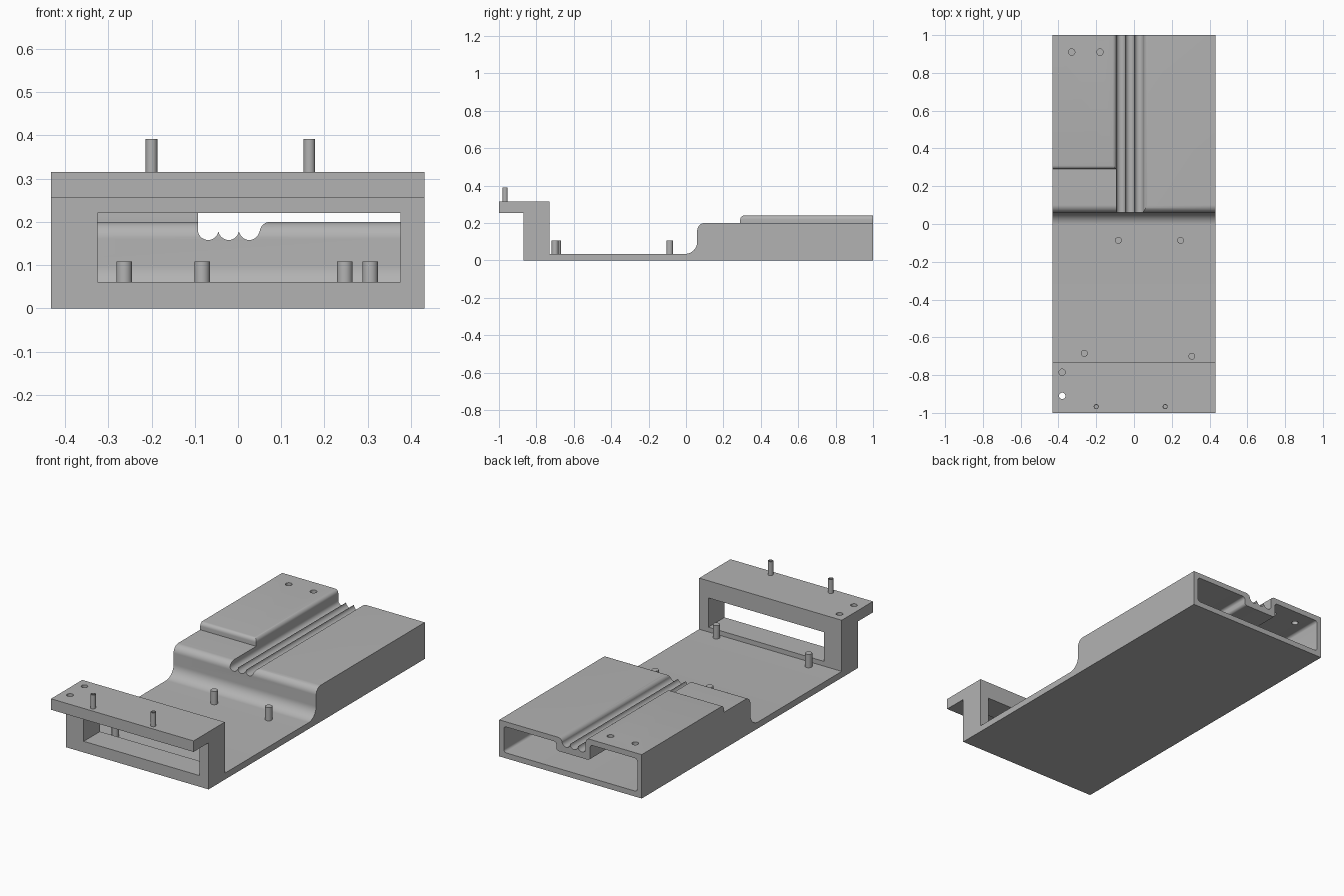
import bpy, bmesh, math
from mathutils import Vector

cube = bpy.data.objects.get("Cube")
if cube:
    bpy.data.objects.remove(cube, do_unlink=True)

grey = bpy.data.materials.new("plain_grey")
grey.use_nodes = True
grey.diffuse_color = (0.45, 0.45, 0.45, 1)
grey.node_tree.nodes["Principled BSDF"].inputs["Base Color"].default_value = (0.45, 0.45, 0.45, 1)


def arc(cx, cz, r, start, end, steps=14):
    """Points along a circular arc, angles in degrees."""
    angles = [math.radians(start + (end - start) * i / steps) for i in range(steps + 1)]
    return [(cx + r * math.cos(a), cz + r * math.sin(a)) for a in angles]


def make(name, bm):
    bmesh.ops.recalc_face_normals(bm, faces=bm.faces)
    mesh = bpy.data.meshes.new(name)
    bm.to_mesh(mesh)
    bm.free()
    obj = bpy.data.objects.new(name, mesh)
    bpy.context.collection.objects.link(obj)
    return obj


def prism(name, points, axis, lo, hi, bevel=0, rule=None):
    """Extrude a 2D outline (with z as second coordinate) along x or y."""
    place = (lambda p, t: (t, p[0], p[1])) if axis == "x" else (lambda p, t: (p[0], t, p[1]))
    bm = bmesh.new()
    face = bm.faces.new([bm.verts.new(place(p, lo)) for p in points])
    new = bmesh.ops.extrude_face_region(bm, geom=[face])["geom"]
    shift = Vector(place((0, 0), hi - lo))
    bmesh.ops.translate(bm, vec=shift, verts=[g for g in new if isinstance(g, bmesh.types.BMVert)])
    if bevel:
        edges = [e for e in bm.edges if rule(e.verts[0].co, e.verts[1].co)]
        bmesh.ops.bevel(bm, geom=edges, offset=bevel, segments=6, profile=0.5, affect="EDGES")
    return make(name, bm)


def rect(a, b, low, high):
    return [(a, low), (b, low), (b, high), (a, high)]


def cylinder(name, x, y, r, low, high):
    bm = bmesh.new()
    bmesh.ops.create_cone(bm, cap_ends=True, segments=32, radius1=r, radius2=r, depth=high - low)
    bmesh.ops.translate(bm, vec=(x, y, (low + high) / 2), verts=bm.verts)
    return make(name, bm)


def combine(target, tool, operation="DIFFERENCE"):
    """Apply a boolean and discard the tool."""
    mod = target.modifiers.new("combine", "BOOLEAN")
    mod.operation, mod.solver, mod.object = operation, "EXACT", tool
    graph = bpy.context.evaluated_depsgraph_get()
    mesh = bpy.data.meshes.new_from_object(target.evaluated_get(graph))
    target.modifiers.clear()
    target.data = mesh
    bpy.data.objects.remove(tool, do_unlink=True)


def finish(obj):
    obj.data.materials.clear()
    obj.data.materials.append(grey)
    bpy.ops.object.select_all(action="DESELECT")
    obj.select_set(True)
    bpy.context.view_layer.objects.active = obj
    bpy.ops.object.shade_smooth_by_angle(angle=math.radians(30))


LEFT, RIGHT = -0.432, 0.431

# Side outline: overhanging shelf, front wall, floor, curved step, rear block
outline = [(-0.87, 0), (1, 0), (1, 0.2)]
outline += arc(0.1, 0.16, 0.04, 90, 180)
outline += arc(-0.005, 0.1, 0.065, 0, -90)
outline += [(-0.73, 0.035), (-0.73, 0.315), (-1, 0.315), (-1, 0.255), (-0.87, 0.255)]
body = prism("tray_body", outline, "x", LEFT, RIGHT)

# Raised pad with rounded front and inner edges
pad = prism("raised_pad", rect(0.29, 1, 0.12, 0.24), "x", LEFT, -0.093, 0.02,
            lambda a, b: min(a.z, b.z) > 0.2 and
            (max(a.y, b.y) < 0.5 or min(a.x, b.x) > -0.2))
combine(body, pad, "UNION")

# Three parallel grooves with a rounded right lip
groove = [(-0.093, 0.3)]
for cx in (-0.069, -0.0215, 0.026):
    groove += arc(cx, 0.182, 0.024, 180, 360)[0 if cx < -0.05 else 1:]
groove += arc(0.075, 0.175, 0.025, 180, 90)[1:] + [(0.075, 0.3)]
combine(body, prism("groove_cutter", groove, "y", -0.1, 1.1))

# Window through the front wall
combine(body, prism("window_cutter", rect(-0.325, 0.376, 0.061, 0.221), "y", -0.95, -0.65))


# Hollow under the rear block, leaving a rib below the grooves
def cavity(inset, top, start, end):
    a, b = -0.405 + inset, 0.403 - inset
    shape = [(a, 0.03 + inset), (b, 0.03 + inset), (b, 0.172 - inset), (0.085, 0.172 - inset),
             (0.085, 0.125 - inset), (-0.12 - inset, 0.125 - inset), (-0.12 - inset, top), (a, top)]
    along = lambda p, q: abs(p.y - q.y) > 0.1
    combine(body, prism("cavity_cutter", shape, "y", start, end, 0.015, along))


cavity(0, 0.21, 0.34, 1.1)
cavity(0.003, 0.17, 0.12, 0.5)

# Screw holes in the shelf and in the pad
for x, y, low in ((-0.38, -0.785, 0.24), (-0.38, -0.91, 0.22),
                  (-0.33, 0.91, 0.15), (-0.18, 0.91, 0.15)):
    combine(body, cylinder("hole_cutter", x, y, 0.017, low, 0.4))
finish(body)

# Solid pegs on the floor
for i, (x, y) in enumerate(((-0.263, -0.685), (0.306, -0.7), (-0.083, -0.087), (0.247, -0.087))):
    finish(cylinder(f"floor_peg_{i + 1}", x, y, 0.018, 0.03, 0.108))

# Bored pegs on the shelf
for side, x in (("right", -0.2), ("left", 0.165)):
    peg = cylinder(f"shelf_peg_{side}", x, -0.967, 0.0135, 0.31, 0.391)
    combine(peg, cylinder("bore_cutter", x, -0.967, 0.009, 0.34, 0.42))
    finish(peg)
